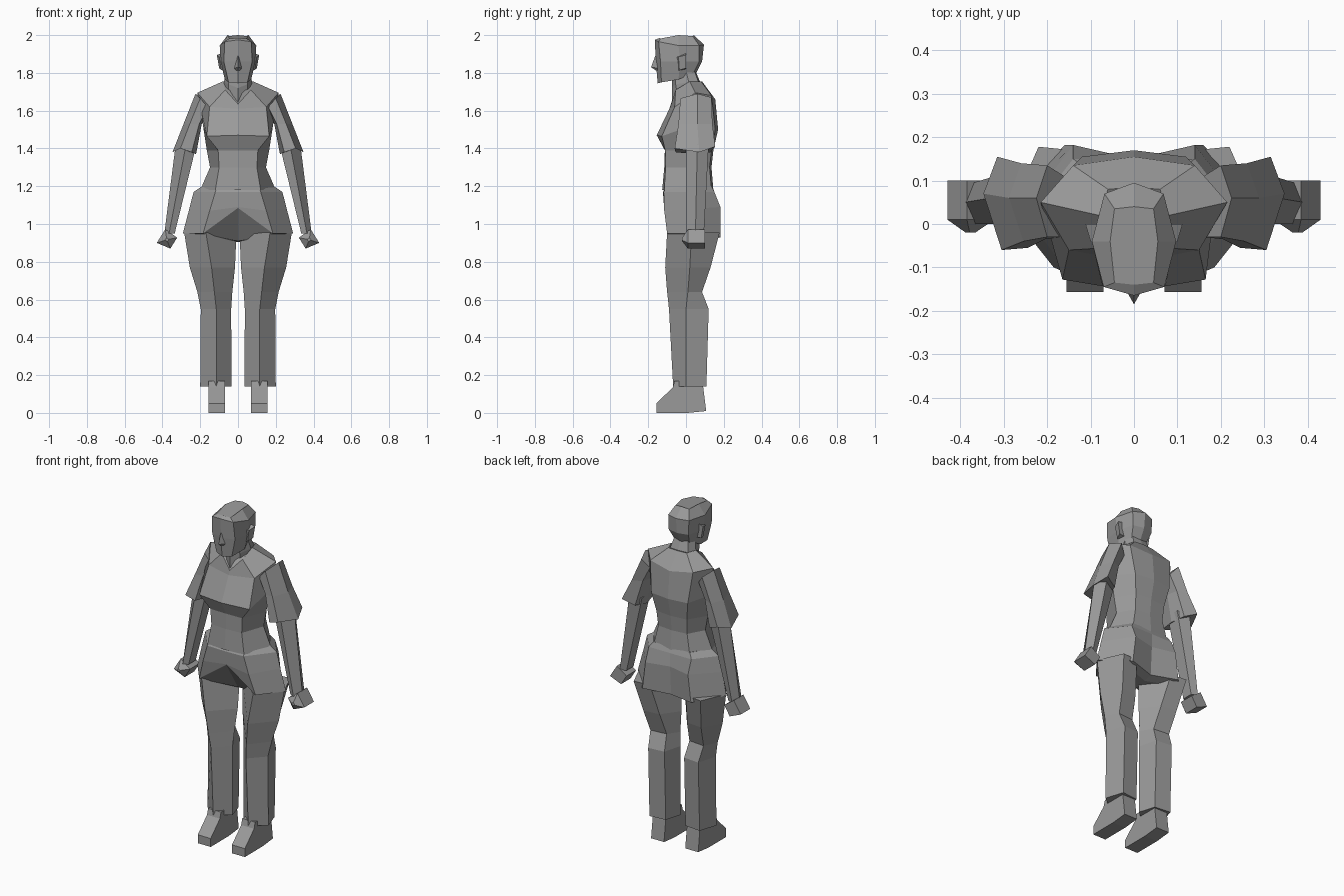
import bpy, bmesh

grey = bpy.data.materials.new("plain grey")
grey.diffuse_color = (0.32, 0.32, 0.32, 1)


def finish(name, bm, mirror=False):
    bmesh.ops.recalc_face_normals(bm, faces=bm.faces[:])
    me = bpy.data.meshes.new(name)
    bm.to_mesh(me)
    bm.free()
    me.materials.append(grey)
    ob = bpy.data.objects.new(name, me)
    bpy.context.collection.objects.link(ob)
    if mirror:
        ob.modifiers.new("mirror", 'MIRROR')
    return ob


def loft(name, rings, mirror=False):
    """Skin a stack of closed rings of 3D points and cap both ends."""
    bm = bmesh.new()
    rows = [[bm.verts.new(p) for p in r] for r in rings]
    n = len(rows[0])
    for a, b in zip(rows, rows[1:]):
        for i in range(n):
            j = (i + 1) % n
            bm.faces.new((a[i], a[j], b[j], b[i]))
    bm.faces.new(rows[0])
    bm.faces.new(rows[-1])
    return finish(name, bm, mirror)


def whole(half):
    """Complete a half ring that starts and ends on the centre line."""
    return half + [(-x, y, z) for x, y, z in half[-2:0:-1]]


def level(z, yf, fx, fy, sx, sy, bx, by, yb):
    return whole([(0, yf, z), (fx, fy, z), (sx, sy, z), (bx, by, z), (0, yb, z)])


# Head, from crown to jaw
loft("head", [
    whole([(0, -.14, 1.985), (.045, -.135, 1.982), (.055, -.04, 2), (.045, .035, 1.995), (0, .04, 2)]),
    whole([(0, -.165, 1.975), (.07, -.145, 1.965), (.097, -.04, 1.945), (.068, .07, 1.945), (0, .095, 1.95)]),
    level(1.86, -.16, .075, -.135, .092, -.03, .065, .07, .085),
    whole([(0, -.15, 1.745), (.05, -.13, 1.75), (.07, -.04, 1.765), (.05, .04, 1.8), (0, .055, 1.8)])])

# Nose wedge and ears
loft("nose", [[(-.006, -.155, 1.89), (.006, -.155, 1.89), (0, -.163, 1.89)],
              [(-.02, -.15, 1.825), (.02, -.15, 1.825), (0, -.185, 1.83)],
              [(-.012, -.15, 1.812), (.012, -.15, 1.812), (0, -.158, 1.812)]])
loft("ear", [[(.08, -.055, 1.885), (.08, 0, 1.905), (.07, 0, 1.82), (.07, -.045, 1.81)],
             [(.1, -.04, 1.885), (.112, 0, 1.895), (.1, 0, 1.825), (.088, -.035, 1.815)]], True)

# Neck
loft("neck", [
    level(1.81, -.07, .045, -.06, .062, 0, .045, .045, .05),
    whole([(0, -.075, 1.72), (.05, -.055, 1.74), (.075, .015, 1.75), (.06, .07, 1.74), (0, .08, 1.74)]),
    whole([(0, -.075, 1.6), (.05, -.04, 1.65), (.07, .02, 1.65), (.06, .08, 1.65), (0, .09, 1.65)])])

# Shirt body, from collar to hem
loft("shirt", [
    whole([(0, -.078, 1.635), (.068, -.055, 1.71), (.08, .02, 1.755), (.06, .08, 1.755), (0, .085, 1.755)]),
    whole([(0, -.088, 1.61), (.15, -.06, 1.62), (.215, .05, 1.695), (.14, .135, 1.68), (0, .155, 1.66)]),
    whole([(0, -.155, 1.47), (.165, -.128, 1.465), (.185, .03, 1.52), (.12, .155, 1.5), (0, .17, 1.5)]),
    level(1.39, -.112, .105, -.11, .165, .03, .1, .135, .145),
    level(1.3, -.115, .1, -.108, .148, .03, .095, .125, .135),
    level(1.18, -.126, .12, -.115, .2, .03, .12, .135, .145)])

# Sleeve, from shoulder to flared cuff
loft("sleeve", [
    [(.225, .06, 1.69), (.2, -.03, 1.665), (.16, -.03, 1.62), (.15, .05, 1.6), (.16, .11, 1.62), (.2, .135, 1.67)],
    [(.288, .06, 1.53), (.255, -.04, 1.53), (.205, -.035, 1.53), (.192, .05, 1.53), (.205, .115, 1.53), (.26, .14, 1.53)],
    [(.347, .07, 1.38), (.305, -.06, 1.4), (.245, -.055, 1.38), (.222, .05, 1.37), (.245, .13, 1.38), (.315, .155, 1.41)]],
    True)

# Bare forearm
loft("forearm", [
    [(.33, .06, 1.42), (.275, 0, 1.42), (.22, .02, 1.42), (.22, .1, 1.42), (.29, .12, 1.42)],
    [(.39, .05, .95), (.365, 0, .95), (.335, .015, .95), (.335, .08, .95), (.37, .095, .95)]], True)

# Fist with a pointed front
outline = [(.43, .9), (.385, .972), (.322, .928), (.358, .87)]
loft("hand", [[(x, .1, z) for x, z in outline], [(x, .01, z) for x, z in outline],
              [(.377 + (x - .377) * .2, -.02, .917 + (z - .917) * .2) for x, z in outline]], True)

# Trouser seat with an arched front and recessed crotch
loft("trouser_seat", [
    level(1.2, -.105, .11, -.1, .19, .03, .12, .135, .14),
    level(1.17, -.122, .12, -.118, .235, .03, .14, .15, .15),
    whole([(0, -.115, 1.09), (.15, -.115, 1.07), (.258, .03, 1.08), (.14, .182, 1.09), (0, .15, 1.09)]),
    whole([(0, -.11, 1.085), (.185, -.1, .95), (.292, .035, .95), (.16, .182, .93), (0, .14, .92)]),
    whole([(0, 0, .91), (.1, -.02, .925), (.2, .03, .93), (.1, .12, .91), (0, .09, .905)])])


# Trouser legs: ridged front, flat back
def leg_ring(z, xi, xm, xo, yf, ys, yb):
    return [(xm, yf, z), (xo, ys, z), (xm + .05, yb, z), (xm - .05, yb - .01, z), (xi, ys, z)]


loft("trouser_leg", [
    leg_ring(.955, .008, .17, .285, -.1, .03, .178),
    leg_ring(.77, .016, .14, .255, -.11, .02, .13),
    leg_ring(.64, .03, .125, .215, -.1, .01, .085),
    leg_ring(.55, .036, .115, .197, -.09, 0, .12),
    leg_ring(.14, .035, .115, .2, -.068, 0, .108)], True)

# Shoes with a low toe
shoe = [(-.157, 0), (-.157, .05), (-.07, .135), (-.06, .17), (.085, .17), (.092, .13), (.107, .01), (.01, 0)]
loft("shoe", [[(x, y, z) for y, z in shoe] for x in (.07, .155)], True)
